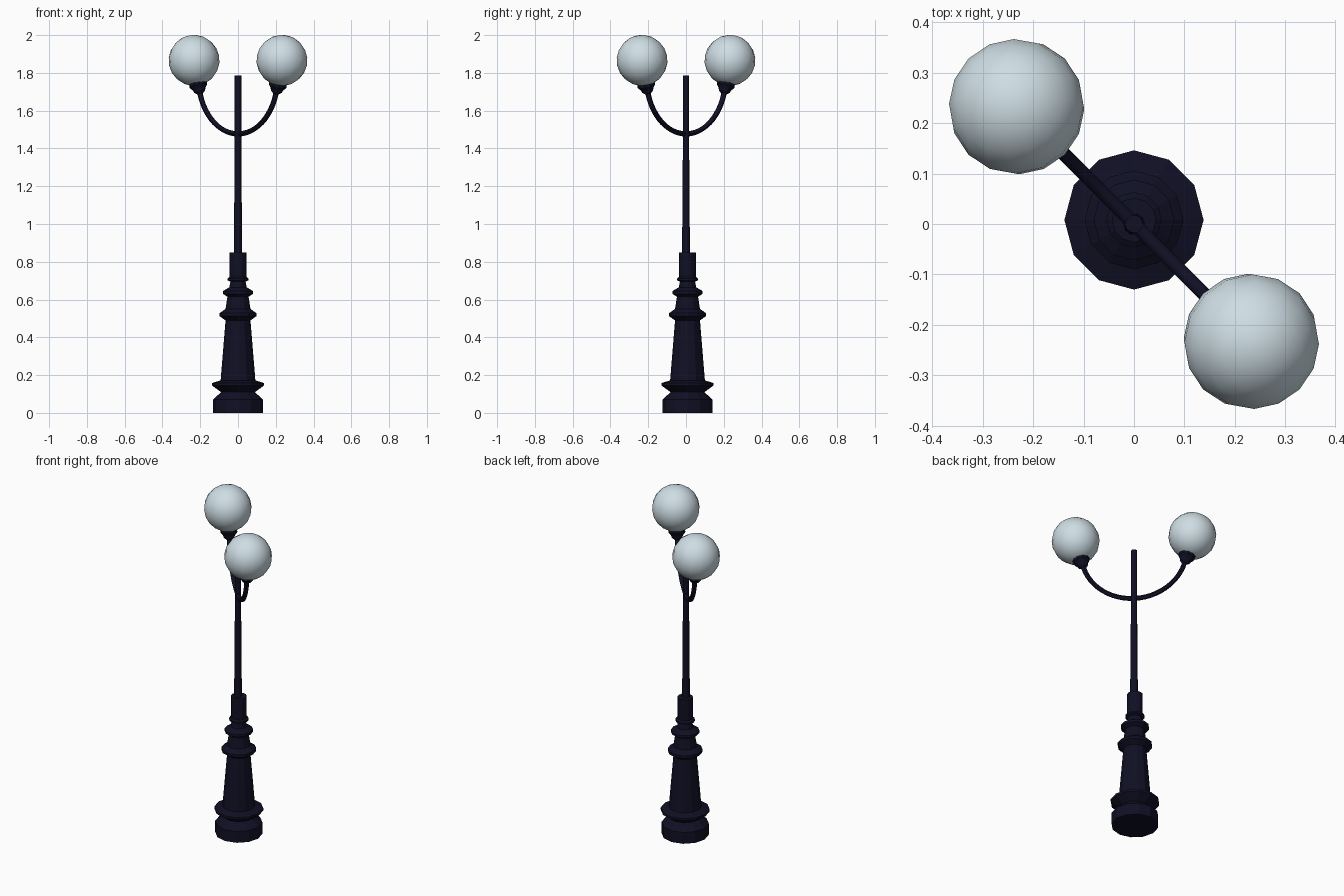
import bpy, bmesh, math
from mathutils import Matrix, Vector

cube = bpy.data.objects.get("Cube")
if cube:
    bpy.data.objects.remove(cube, do_unlink=True)


def material(name, rgb, roughness):
    mat = bpy.data.materials.new(name)
    mat.use_nodes = True
    mat.diffuse_color = (*rgb, 1)
    bsdf = mat.node_tree.nodes["Principled BSDF"]
    bsdf.inputs["Base Color"].default_value = (*rgb, 1)
    bsdf.inputs["Roughness"].default_value = roughness
    return mat


IRON = material("dark navy iron", (0.005, 0.005, 0.018), 0.6)
GLASS = material("pale blue glass", (0.62, 0.73, 0.78), 0.5)


def add_object(name, bm, mat, matrix=Matrix(), smooth=None):
    bmesh.ops.recalc_face_normals(bm, faces=bm.faces)
    mesh = bpy.data.meshes.new(name)
    bm.to_mesh(mesh)
    bm.free()
    mesh.materials.append(mat)
    obj = bpy.data.objects.new(name, mesh)
    obj.matrix_world = matrix
    bpy.context.collection.objects.link(obj)
    if smooth:
        bpy.ops.object.select_all(action="DESELECT")
        obj.select_set(True)
        bpy.context.view_layer.objects.active = obj
        bpy.ops.object.shade_smooth_by_angle(angle=math.radians(smooth))
    return obj


def bridge(bm, rings):
    """Skin a list of vertex rings and cap both ends."""
    n = len(rings[0])
    for low, high in zip(rings, rings[1:]):
        for i in range(n):
            j = (i + 1) % n
            bm.faces.new((low[i], low[j], high[j], high[i]))
    bm.faces.new(rings[0])
    bm.faces.new(rings[-1])


def turned(name, profile, sides, matrix=Matrix(), smooth=None):
    """Lathe a profile of (radius, height) points about z."""
    bm = bmesh.new()
    angles = [math.tau * i / sides for i in range(sides)]
    bridge(bm, [[bm.verts.new((r * math.cos(a), r * math.sin(a), z)) for a in angles]
                for r, z in profile])
    return add_object(name, bm, IRON, matrix, smooth)


# Stepped pedestal with its flared collars
pedestal = [(0.133, 0), (0.133, 0.07), (0.10, 0.10), (0.09, 0.11), (0.138, 0.145),
            (0.138, 0.158), (0.092, 0.172), (0.066, 0.49), (0.098, 0.512),
            (0.098, 0.528), (0.066, 0.55), (0.056, 0.615), (0.08, 0.63),
            (0.08, 0.645), (0.046, 0.665), (0.04, 0.695), (0.055, 0.702),
            (0.055, 0.712), (0.044, 0.72), (0.044, 0.85)]
turned("pedestal", pedestal, 12, Matrix.Translation((0, 0.008, 0)))

# Slim pole
turned("pole", [(0.022, 0.84), (0.018, 1.35), (0.018, 1.785)], 10, smooth=40)

# Curved double arm, swept in a vertical plane along the diagonal
diagonal = Matrix.Rotation(math.radians(-45), 4, "Z")
BOTTOM, RADIUS, SWEEP = 1.477, 0.296, math.radians(74)
bm = bmesh.new()
rings = []
for step in range(25):
    t = SWEEP * (step / 12 - 1)
    centre = Vector((RADIUS * math.sin(t), 0, BOTTOM + RADIUS * (1 - math.cos(t))))
    normal = Vector((-math.sin(t), 0, math.cos(t)))
    ring = []
    for k in range(8):
        a = math.tau * k / 8
        ring.append(bm.verts.new(centre + 0.014 * (math.cos(a) * normal
                                                   + math.sin(a) * Vector((0, 1, 0)))))
    rings.append(ring)
bridge(bm, rings)
add_object("double_arm", bm, IRON, diagonal, 45)

# Lamp holders and glass globes, leaning outwards along the arm ends
for side, sign in (("left", 1), ("right", -1)):
    tilt = Matrix.Rotation(sign * math.radians(16), 4, "Y")
    holder = diagonal @ Matrix.Translation((sign * 0.284, 0, 1.69)) @ tilt
    turned(side + "_lamp_holder",
           [(0.016, 0), (0.03, 0.012), (0.034, 0.024), (0.048, 0.042), (0.048, 0.066)],
           10, holder)
    bm = bmesh.new()
    bmesh.ops.create_uvsphere(bm, u_segments=16, v_segments=10, radius=0.135)
    globe = diagonal @ Matrix.Translation((sign * 0.329, 0, 1.866)) @ tilt
    add_object(side + "_globe", bm, GLASS, globe, 60)
